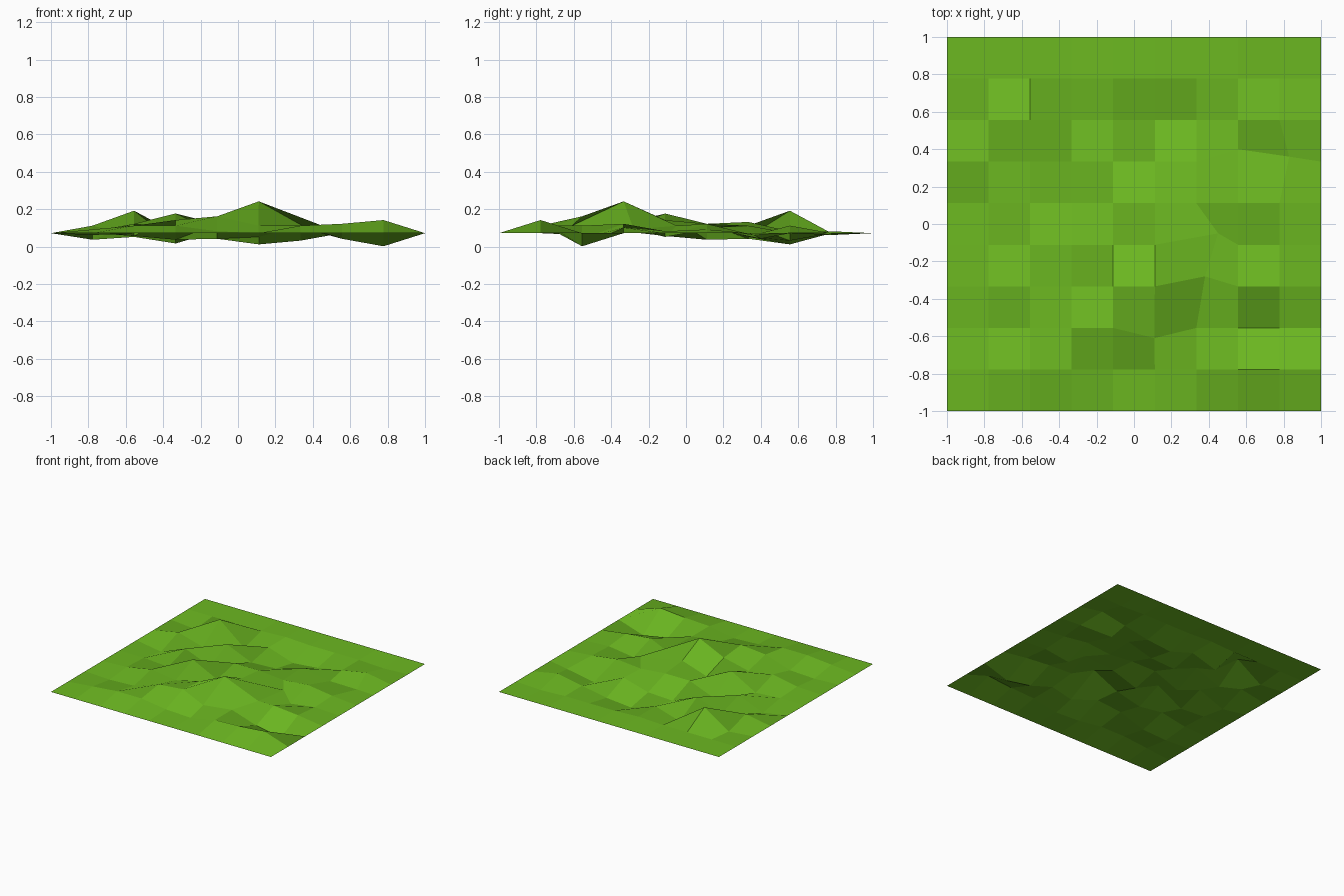
import bpy, bmesh

if "Cube" in bpy.data.objects:
    bpy.data.objects.remove(bpy.data.objects["Cube"])

N = 9            # cells per side
BASE = 0.072     # height of the flat border

# interior height offsets in hundredths, rows from back (+y) to front (-y)
OFFSETS = [
    (0, 0, 0, 1, 0, 0, 0, -1),
    (-2, 12, -5.5, 1, -6, -4, 0, 4),
    (4, -2, 6, -3, -2, 4, -3, -1),
    (-3.5, 5, -3.5, 5, 5, 3, 5, 2),
    (0, -1.5, 10.5, 0, 7, 4, -2, 1),
    (1, 5, 2, 7, 17, 2, 5, 3),
    (-1, 0, 7, 9, 4, 4, -3, -7),
    (2, 4, 4, 1, 0, 4, 5, 7),
]

# grid points nudged sideways: (column, row) -> (x, y)
NUDGED = {
    (7, 6): (0.556, 0.40),
    (8, 6): (0.83, 0.36),
    (6, 4): (0.45, -0.05),
    (6, 3): (0.38, -0.28),
    (5, 2): (0.11, -0.61),
}


def point(i, j):
    x, y = NUDGED.get((i, j), (-1 + 2 * i / N, -1 + 2 * j / N))
    inside = 0 < i < N and 0 < j < N
    return x, y, BASE + (OFFSETS[N - 1 - j][i - 1] / 100 if inside else 0)


# faceted ground sheet
bm = bmesh.new()
grid = [[bm.verts.new(point(i, j)) for i in range(N + 1)] for j in range(N + 1)]
for j in range(N):
    for i in range(N):
        bm.faces.new((grid[j][i], grid[j][i + 1], grid[j + 1][i + 1], grid[j + 1][i]))
mesh = bpy.data.meshes.new("grass_ground")
bm.to_mesh(mesh)
bm.free()
ground = bpy.data.objects.new("grass_ground", mesh)
bpy.context.collection.objects.link(ground)

# grass green
grass = bpy.data.materials.new("grass_green")
grass.diffuse_color = (0.15, 0.48, 0.015, 1)
grass.use_nodes = True
grass.node_tree.nodes["Principled BSDF"].inputs["Base Color"].default_value = grass.diffuse_color
mesh.materials.append(grass)
